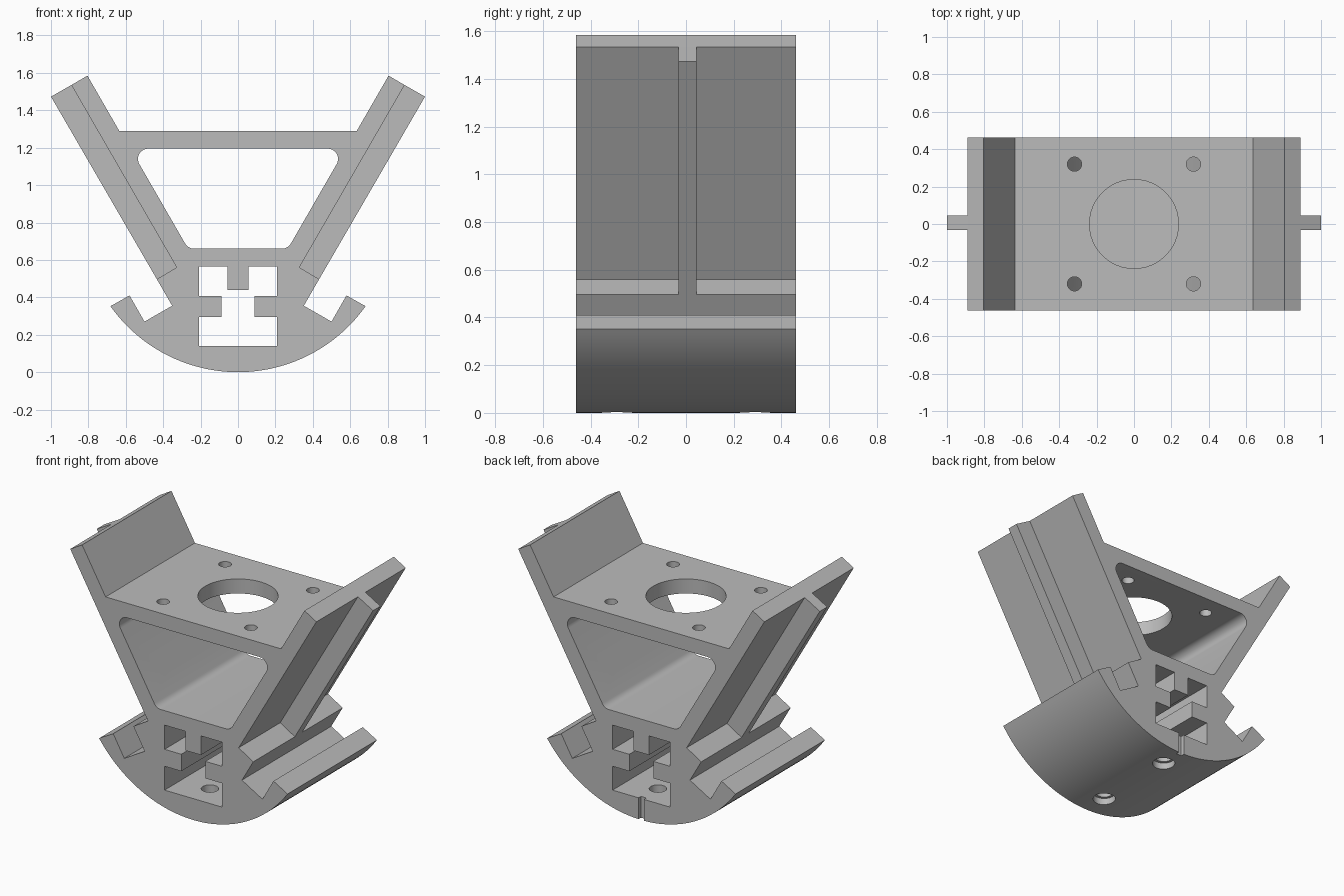
import bpy, bmesh, math
from mathutils import Vector

cube = bpy.data.objects.get("Cube")
if cube:
    bpy.data.objects.remove(cube, do_unlink=True)

grey = bpy.data.materials.new("plain grey")
grey.use_nodes = True
colour = (0.5, 0.5, 0.5, 1)
grey.diffuse_color = colour
grey.node_tree.nodes["Principled BSDF"].inputs["Base Color"].default_value = colour

DEPTH = 0.462


def finish(name, bm):
    bmesh.ops.recalc_face_normals(bm, faces=bm.faces)
    mesh = bpy.data.meshes.new(name)
    bm.to_mesh(mesh)
    bm.free()
    mesh.materials.append(grey)
    obj = bpy.data.objects.new(name, mesh)
    bpy.context.collection.objects.link(obj)
    return obj


def prism(name, points, y0, y1):
    """Extrude an x-z outline from y0 to y1."""
    bm = bmesh.new()
    face = bm.faces.new([bm.verts.new((x, y0, z)) for x, z in points])
    out = bmesh.ops.extrude_face_region(bm, geom=[face])
    verts = [v for v in out["geom"] if isinstance(v, bmesh.types.BMVert)]
    bmesh.ops.translate(bm, verts=verts, vec=(0, y1 - y0, 0))
    return finish(name, bm)


def cylinder(name, radius, length, centre, axis=(0, 0, 1)):
    bm = bmesh.new()
    bmesh.ops.create_cone(bm, cap_ends=True, segments=48, radius1=radius,
                          radius2=radius, depth=length)
    turn = Vector((0, 0, 1)).rotation_difference(Vector(axis))
    for v in bm.verts:
        v.co = turn @ v.co + Vector(centre)
    return finish(name, bm)


def mirrored(half):
    """Close a right-hand half outline with its reflection."""
    return half + [(-x, z) for x, z in reversed(half) if abs(x) > 1e-6]


def arc(cx, cz, r, a0, a1, n):
    angles = [math.radians(a0 + (a1 - a0) * i / n) for i in range(n + 1)]
    return [(cx + r * math.cos(a), cz + r * math.sin(a)) for a in angles]


# Body outline: cross plate, arm, foot slot and rounded base
R = 0.836
edge = -math.degrees(math.acos(0.682 / R))
half = [(0.635, 1.29), (0.805, 1.585), (0.891, 1.535), (0.328, 0.56),
        (0.434, 0.497), (0.352, 0.355), (0.5, 0.27), (0.58, 0.41)]
half += arc(0, R, R, edge, -90, 28)
body = prism("bracket_body", mirrored(half), -DEPTH, DEPTH)

# Rounded trapezoid window
window = arc(0.48, 1.14, 0.055, 90, -30, 10) + arc(0.235, 0.715, 0.055, -30, -90, 6)
cutters = [prism("window_cutter", mirrored(window), -1, 1)]

# Keyed channel through the base
channel = [(0.055, 0.565), (0.208, 0.565), (0.208, 0.407), (0.087, 0.407),
           (0.087, 0.296), (0.208, 0.296), (0.208, 0.14)]
channel = [(0.055, 0.44)] + channel
cutters.append(prism("channel_cutter", mirrored(channel), -1, 1))

# Cross plate holes
cutters.append(cylinder("centre_hole_cutter", 0.238, 0.24, (0, 0, 1.25)))
for sx in (-1, 1):
    for sy in (-1, 1):
        cutters.append(cylinder("plate_hole_cutter", 0.038, 0.2,
                                (sx * 0.318, sy * 0.32, 1.25)))
        # Arm holes, square to the sloping arms
        for x, z in ((0.77, 1.425), (0.405, 0.795)):
            cutters.append(cylinder("arm_hole_cutter", 0.046, 0.2,
                                    (sx * x, sy * 0.258, z),
                                    (sx * math.cos(math.radians(30)), 0, -0.5)))

# Stepped holes under the base
for sy in (-1, 1):
    cutters.append(cylinder("base_hole_cutter", 0.052, 0.3, (0, sy * 0.29, 0.06)))
    cutters.append(cylinder("base_recess_cutter", 0.07, 0.2, (0, sy * 0.29, -0.055)))

# Small notch in the back of the base wall
notch = [(-0.02, -0.1), (0.02, -0.1), (0.02, 0.2), (-0.02, 0.2)]
cutters.append(prism("notch_cutter", notch, DEPTH - 0.025, 1))

bpy.context.view_layer.objects.active = body
for cutter in cutters:
    mod = body.modifiers.new("cut", "BOOLEAN")
    mod.operation = "DIFFERENCE"
    mod.solver = "EXACT"
    mod.object = cutter
    bpy.ops.object.modifier_apply(modifier=mod.name)
    bpy.data.objects.remove(cutter, do_unlink=True)

# Rails down the outside of the arms
for side, sx in (("left", 1), ("right", -1)):
    rail = [(0.871, 1.535), (0.891, 1.535), (1.0, 1.473), (0.434, 0.497),
            (0.42, 0.48), (0.31, 0.56)]
    prism(side + "_arm_rail", [(sx * x, z) for x, z in rail], -0.032, 0.045)

bpy.ops.object.select_all(action="DESELECT")
body.select_set(True)
bpy.ops.object.shade_smooth_by_angle(angle=math.radians(25))
